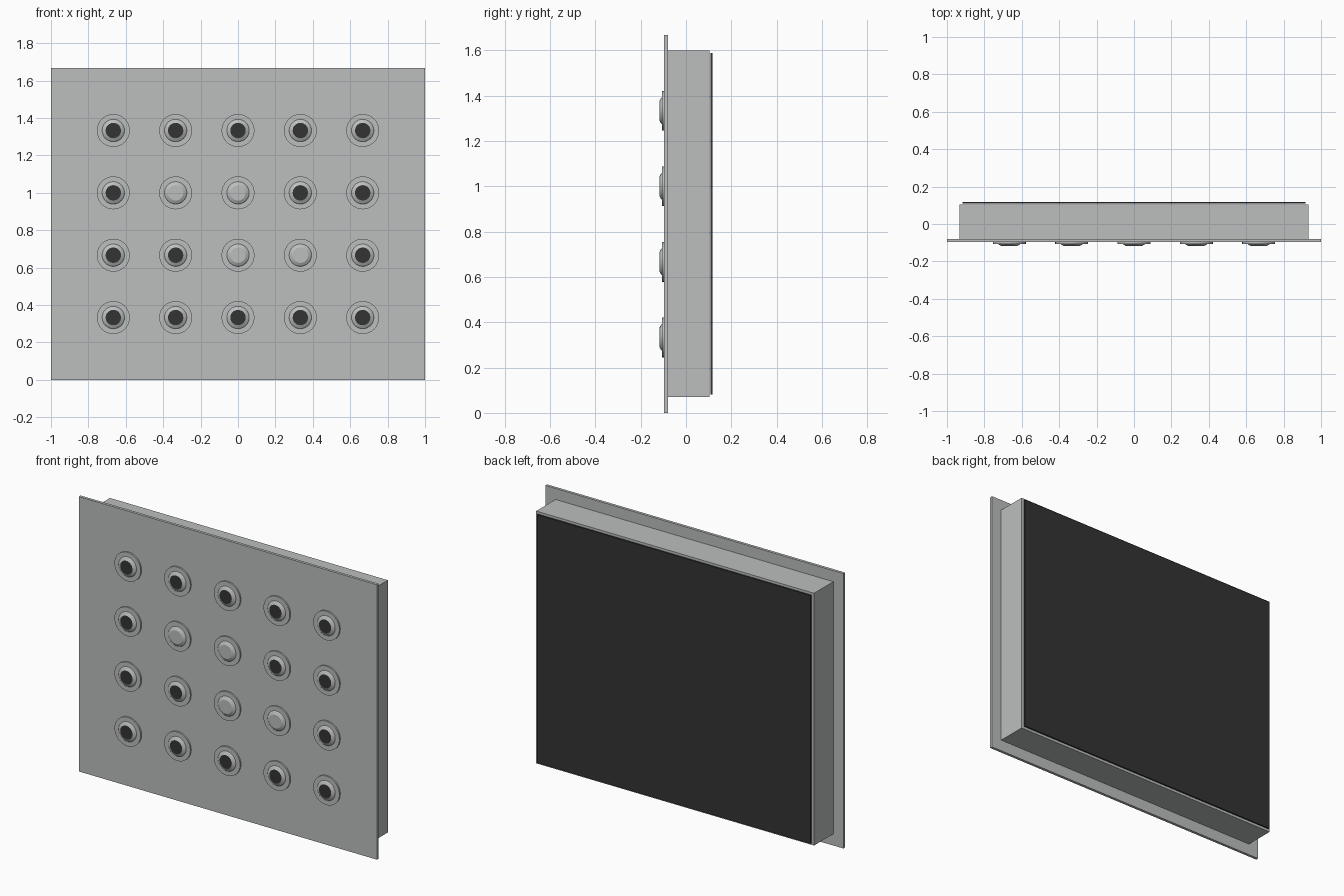
import bpy, bmesh, math
from mathutils import Matrix

cube = bpy.data.objects.get("Cube")
if cube:
    bpy.data.objects.remove(cube, do_unlink=True)


def material(name, colour):
    mat = bpy.data.materials.new(name)
    mat.use_nodes = True
    mat.diffuse_color = colour
    mat.node_tree.nodes["Principled BSDF"].inputs["Base Color"].default_value = colour
    return mat


grey = material("light grey", (0.50, 0.52, 0.51, 1))
black = material("near black", (0.033, 0.033, 0.033, 1))


def add_object(name, bm, mats):
    bmesh.ops.recalc_face_normals(bm, faces=bm.faces)
    mesh = bpy.data.meshes.new(name)
    bm.to_mesh(mesh)
    bm.free()
    for mat in mats:
        mesh.materials.append(mat)
    obj = bpy.data.objects.new(name, mesh)
    bpy.context.collection.objects.link(obj)
    return obj


def box(name, half_x, y0, y1, z0, z1, mat):
    bm = bmesh.new()
    bmesh.ops.create_cube(bm, size=1, matrix=(
        Matrix.Translation((0, (y0 + y1) / 2, (z0 + z1) / 2))
        @ Matrix.Diagonal((2 * half_x, y1 - y0, z1 - z0, 1))))
    return add_object(name, bm, [mat])


def frustum(bm, r_back, r_front, y_back, y_front):
    # Cone axis turned so that its top faces the front
    bmesh.ops.create_cone(
        bm, cap_ends=True, segments=32, radius1=r_back, radius2=r_front,
        depth=y_back - y_front,
        matrix=Matrix.Translation((0, (y_back + y_front) / 2, 0))
        @ Matrix.Rotation(math.pi / 2, 4, 'X'))


# Housing: wide front plate, box behind it, dark cover on the back
box("front_plate", 1.0, -0.097, -0.08, 0, 1.667, grey)
box("housing", 0.932, -0.08, 0.104, 0.07, 1.60, grey)
box("back_panel", 0.918, 0.109, 0.118, 0.082, 1.588, black)

# Grid of push buttons: flat collar, sloped rim and coloured cap
PITCH = 1 / 3
LIT = {(-1, 3), (0, 3), (0, 2), (1, 2)}
for row in range(1, 5):
    for col in range(-2, 3):
        place = (col * PITCH, 0, row * PITCH)

        bm = bmesh.new()
        frustum(bm, 0.088, 0.088, -0.096, -0.106)
        collar = add_object("button_collar", bm, [grey])

        bm = bmesh.new()
        frustum(bm, 0.061, 0.056, -0.105, -0.110)
        frustum(bm, 0.056, 0.041, -0.110, -0.118)
        button = add_object("button", bm, [grey, grey if (col, row) in LIT else black])
        for face in button.data.polygons:
            if face.center.y < -0.117:
                face.material_index = 1

        for obj in (collar, button):
            obj.location = place
            bpy.ops.object.select_all(action='DESELECT')
            obj.select_set(True)
            bpy.context.view_layer.objects.active = obj
            bpy.ops.object.shade_smooth_by_angle(angle=math.radians(25))
